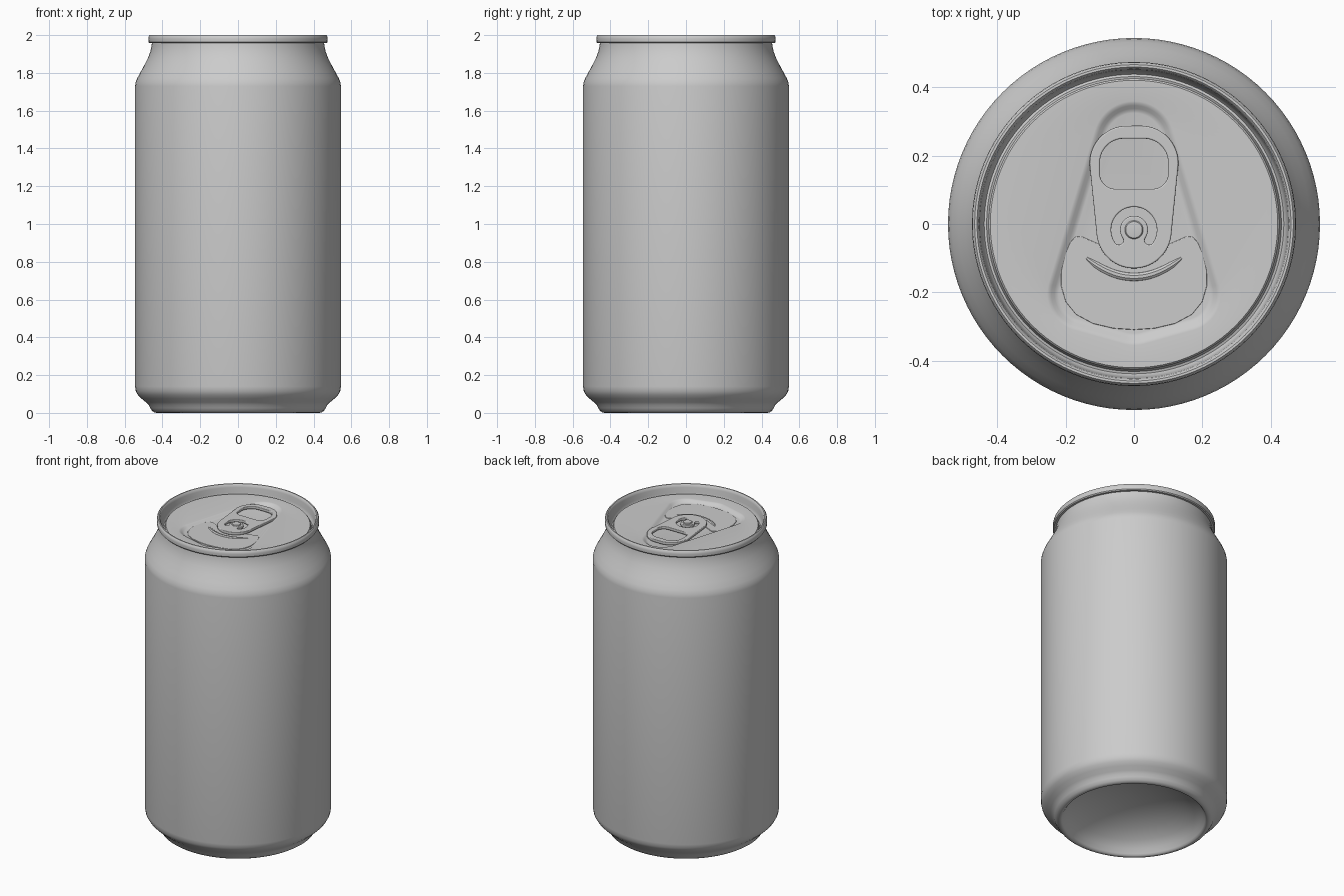
import bpy
import bmesh
from math import sin, cos, radians, tau

cube = bpy.data.objects.get("Cube")
if cube:
    bpy.data.objects.remove(cube, do_unlink=True)

SIDES = 96
FLOOR = 1.935   # bottom of the lid recess
PANEL = 1.952   # flat face of the lid


def outline(circles, z=0, inset=0):
    """Rounded loop wrapped around circles given as (x, y, radius)."""
    loop = []
    for i in range(SIDES):
        u, v = cos(tau * i / SIDES), sin(tau * i / SIDES)
        x, y, r = max(circles, key=lambda c: c[0] * u + c[1] * v + c[2])
        loop.append((x + (r - inset) * u, y + (r - inset) * v, z))
    return loop


def mirrored(circles):
    return circles + [(-x, y, r) for x, y, r in circles if x]


def arc(x, y, r, start, end, steps=24):
    angles = [radians(start + (end - start) * i / steps) for i in range(steps + 1)]
    return [(x + r * cos(a), y + r * sin(a), 0) for a in angles]


def smooth(obj, angle=35):
    bpy.ops.object.select_all(action='DESELECT')
    bpy.context.view_layer.objects.active = obj
    obj.select_set(True)
    if obj.type == 'CURVE':
        bpy.ops.object.convert(target='MESH')
    bpy.ops.object.shade_smooth_by_angle(angle=radians(angle))


def loft(name, loops):
    """Skin a stack of equal loops and close both ends."""
    bm = bmesh.new()
    rings = [[bm.verts.new(p) for p in loop] for loop in loops]
    for a, b in zip(rings, rings[1:]):
        for i in range(SIDES):
            j = (i + 1) % SIDES
            bm.faces.new((a[i], a[j], b[j], b[i]))
    bm.faces.new(rings[0][::-1])
    bm.faces.new(rings[-1])
    bmesh.ops.recalc_face_normals(bm, faces=bm.faces)
    mesh = bpy.data.meshes.new(name)
    bm.to_mesh(mesh)
    bm.free()
    obj = bpy.data.objects.new(name, mesh)
    bpy.context.collection.objects.link(obj)
    smooth(obj)
    return obj


def plate(name, loops, z, half_height, bevel):
    """Flat rounded plate; later loops become holes."""
    curve = bpy.data.curves.new(name, 'CURVE')
    curve.dimensions = '2D'
    curve.fill_mode = 'BOTH'
    curve.extrude = half_height - bevel
    curve.bevel_depth = bevel
    curve.bevel_resolution = 2
    curve.offset = -bevel
    for loop in loops:
        spline = curve.splines.new('POLY')
        spline.points.add(len(loop) - 1)
        for point, co in zip(spline.points, loop):
            point.co = (*co, 1)
        spline.use_cyclic_u = True
    obj = bpy.data.objects.new(name, curve)
    obj.location.z = z
    bpy.context.collection.objects.link(obj)
    smooth(obj)
    return obj


def path(name, points, width, z):
    """Smooth tube through (x, y, thickness) points."""
    curve = bpy.data.curves.new(name, 'CURVE')
    curve.dimensions = '3D'
    curve.bevel_depth = width
    curve.bevel_resolution = 3
    spline = curve.splines.new('NURBS')
    spline.points.add(len(points) - 1)
    for point, (x, y, thick) in zip(spline.points, points):
        point.co = (x, y, 0, 1)
        point.radius = thick
    spline.use_endpoint_u = True
    spline.order_u = 4
    obj = bpy.data.objects.new(name, curve)
    obj.location.z = z
    bpy.context.collection.objects.link(obj)
    smooth(obj)
    return obj


# Can shell: domed base, foot, wall, neck, rolled rim and lid groove
dome = [(0.02, 0.17), (0.1, 0.165), (0.2, 0.147), (0.29, 0.115),
        (0.36, 0.075), (0.4, 0.038), (0.415, 0.012)]
foot = [(0.422, 0.003), (0.43, 0), (0.442, 0.002), (0.454, 0.01), (0.465, 0.026),
        (0.473, 0.042), (0.487, 0.056), (0.51, 0.075), (0.53, 0.095), (0.541, 0.115)]
wall = [(0.545, 0.14), (0.545, 1.73)]
neck = [(0.542, 1.75), (0.533, 1.773), (0.515, 1.806), (0.495, 1.843),
        (0.477, 1.879), (0.465, 1.91), (0.458, 1.94), (0.456, 1.957)]
rim = [(0.469, 1.957), (0.474, 1.963), (0.475, 1.98), (0.473, 1.993),
       (0.467, 2), (0.46, 2), (0.455, 1.995), (0.452, 1.98)]
groove = [(0.449, 1.95), (0.445, 1.928), (0.439, 1.92), (0.432, 1.922),
          (0.428, 1.932), (0.426, 1.947), (0.421, PANEL)]
shell = [outline([(0, 0, r)], z) for r, z in dome + foot + wall + neck + rim + groove]

# Teardrop recess pressed into the lid
teardrop = mirrored([(0, 0.24, 0.12), (0.145, -0.205, 0.11), (0, -0.235, 0.12)])
recess = [outline(teardrop, FLOOR + (PANEL - FLOOR) * h, inset)
          for inset, h in [(0, 1), (0.006, 0.93), (0.013, 0.7),
                           (0.022, 0.3), (0.029, 0.07), (0.035, 0)]]
loft("can_body", shell + recess)

# Scored mouth panel
right_edge = [(0, -0.31), (0.06, -0.306), (0.12, -0.292), (0.17, -0.265),
              (0.2, -0.228), (0.214, -0.18), (0.213, -0.135), (0.202, -0.088),
              (0.188, -0.055), (0.172, -0.038), (0.155, -0.036), (0.13, -0.047),
              (0.1, -0.06), (0.05, -0.075), (0, -0.08)]
mouth = [(x, y, 0) for x, y in right_edge]
mouth += [(-x, y, 0) for x, y in right_edge[-2:0:-1]]
plate("mouth_panel", [mouth], FLOOR, 0.004, 0.002)

# Curved stiffening ridge on the mouth panel
half_ridge = [(0.155, -0.085, 0.2), (0.135, -0.105, 0.8), (0.075, -0.145, 1)]
ridge = half_ridge + [(0, -0.16, 1)] + [(-x, y, t) for x, y, t in half_ridge[::-1]]
path("mouth_ridge", ridge, 0.014, FLOOR - 0.003)

# Pull tab with finger hole and horseshoe slot around the rivet
RIVET_Y = -0.017
tab_edge = outline(mirrored([(0.02, 0.178, 0.11), (0, -0.02, 0.11)]))
finger_hole = outline(mirrored([(0.03, 0.18, 0.07), (0.055, 0.148, 0.045)]))
mid, half = 0.054, 0.013
ends = [(mid * cos(radians(a)), RIVET_Y + mid * sin(radians(a))) for a in (-35, 215)]
slot = arc(0, RIVET_Y, mid + half, -35, 215)
slot += arc(*ends[1], half, 215, 395, 8)[1:]
slot += arc(0, RIVET_Y, mid - half, 215, -35)[1:]
slot += arc(*ends[0], half, 145, 325, 8)[1:-1]
plate("pull_tab", [tab_edge, finger_hole, slot], FLOOR + 0.015, 0.009, 0.004)

# Rivet holding the tab
loft("rivet", [outline([(0, RIVET_Y, r)], FLOOR + h)
               for r, h in [(0.027, -0.002), (0.027, 0.026), (0.024, 0.03), (0.018, 0.031)]])
